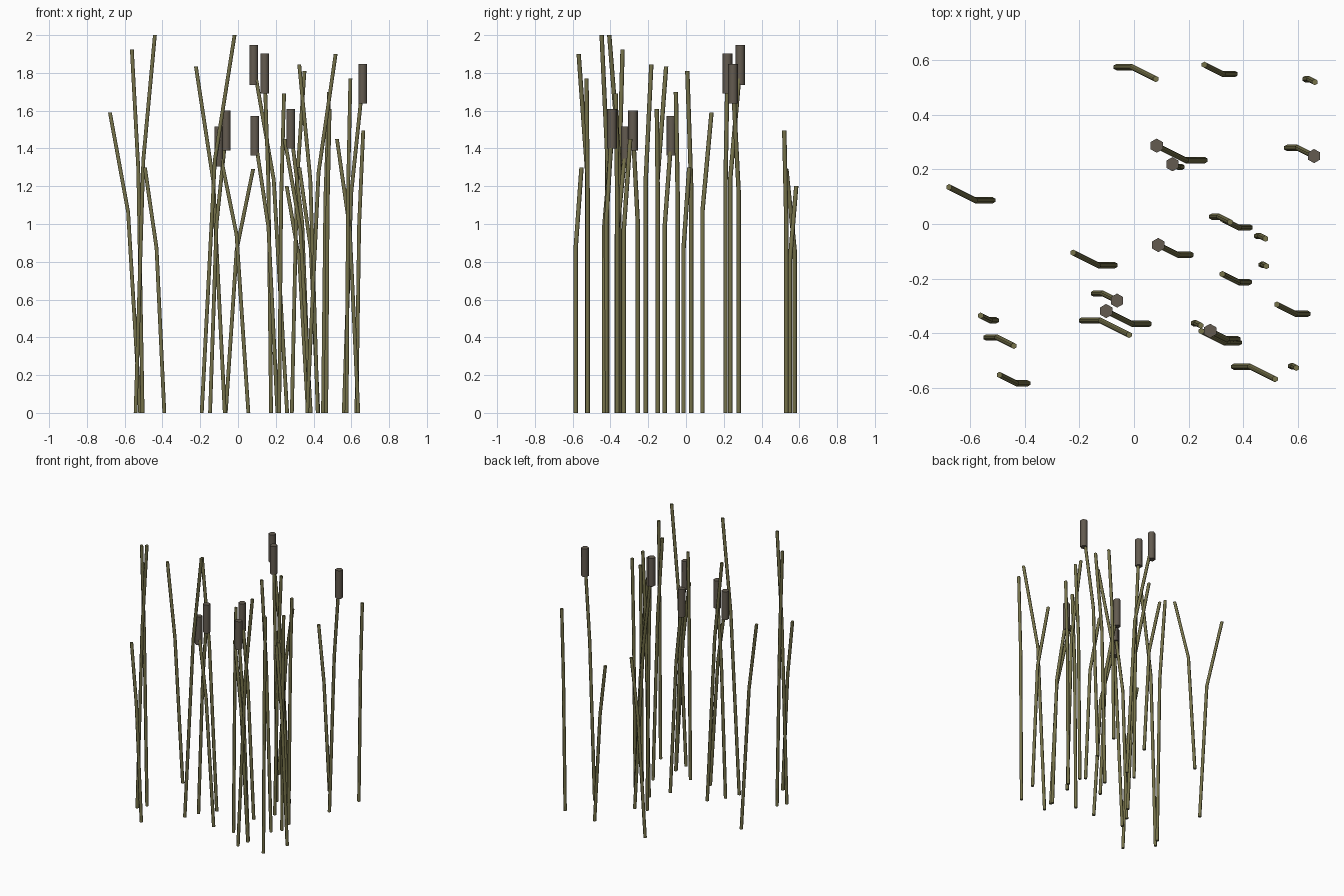
import bpy
import bmesh
from math import sin, cos, tau

old = bpy.data.objects.get("Cube")
if old:
    bpy.data.objects.remove(old)


def material(name, rgb):
    mat = bpy.data.materials.new(name)
    mat.use_nodes = True
    colour = (*rgb, 1)
    mat.diffuse_color = colour
    bsdf = next(n for n in mat.node_tree.nodes if n.type == "BSDF_PRINCIPLED")
    bsdf.inputs["Base Color"].default_value = colour
    return mat


STEM = material("olive_stem", (0.18, 0.168, 0.068))
HEAD = material("brown_head", (0.125, 0.104, 0.08))
SIDES = 6


def hex_tube(name, path, radius, mat):
    """Six-sided closed tube: smooth sides, flat ends."""
    bm = bmesh.new()
    rings = []
    for x, y, z in path:
        rings.append([bm.verts.new((x + radius * sin(tau * i / SIDES),
                                    y + radius * cos(tau * i / SIDES), z))
                      for i in range(SIDES)])
    for low, high in zip(rings, rings[1:]):
        for i in range(SIDES):
            j = (i + 1) % SIDES
            side = bm.faces.new((low[i], low[j], high[j], high[i]))
            side.smooth = True
    bm.faces.new(rings[0])
    bm.faces.new(rings[-1])
    bmesh.ops.recalc_face_normals(bm, faces=bm.faces)
    mesh = bpy.data.meshes.new(name)
    bm.to_mesh(mesh)
    bm.free()
    mesh.materials.append(mat)
    obj = bpy.data.objects.new(name, mesh)
    bpy.context.collection.objects.link(obj)


def reed(name, x, y, lean, height, head):
    # Stem rises, bends at two thirds, then drifts sideways
    path = [(x, y, 0), (x + 0.4 * lean, y, 0.67 * height),
            (x + lean, y - 0.3 * lean, height)]
    hex_tube(name + "_stem", path, 0.0115, STEM)
    # Seed head centred on the stem tip
    if head:
        tx, ty, tz = path[-1]
        hex_tube(name + "_seed_head",
                 [(tx, ty, tz - 0.105), (tx, ty, tz + 0.105)], 0.026, HEAD)


# Base x, base y, sideways lean, stem height
plain = [
    (-.065, .575, .145, 1.29), (.37, .55, -.112, 1.2),
    (.627, .531, .036, 1.495), (-.518, .087, -.16, 1.59),
    (.285, .027, .067, 1.81), (.425, -.013, -.1, 1.3),
    (.45, -.044, .032, 1.7), (.467, -.149, .018, 1.61),
    (.422, -.213, -.098, 1.845), (-.07, -.151, -.153, 1.835),
    (-.192, -.354, .174, 2), (-.505, -.353, -.057, 1.925),
    (-.542, -.416, .102, 2), (-.39, -.584, -.103, 1.3),
    (.366, -.523, .151, 1.9), (.575, -.521, .02, 1.77),
    (.637, -.329, -.113, 1.45), (.218, -.364, .026, 1.69),
    (.385, -.434, -.138, 1.45),
]
flowering = [
    (.26, .234, -.177, 1.842), (.175, .209, -.034, 1.797),
    (.56, .279, .1, 1.743), (.209, -.113, -.12, 1.468),
    (-.148, -.255, .086, 1.495), (.055, -.366, -.157, 1.41),
    (.38, -.422, -.101, 1.505),
]
for n, values in enumerate(plain, 1):
    reed(f"reed_{n}", *values, False)
for n, values in enumerate(flowering, 1):
    reed(f"flowering_reed_{n}", *values, True)
